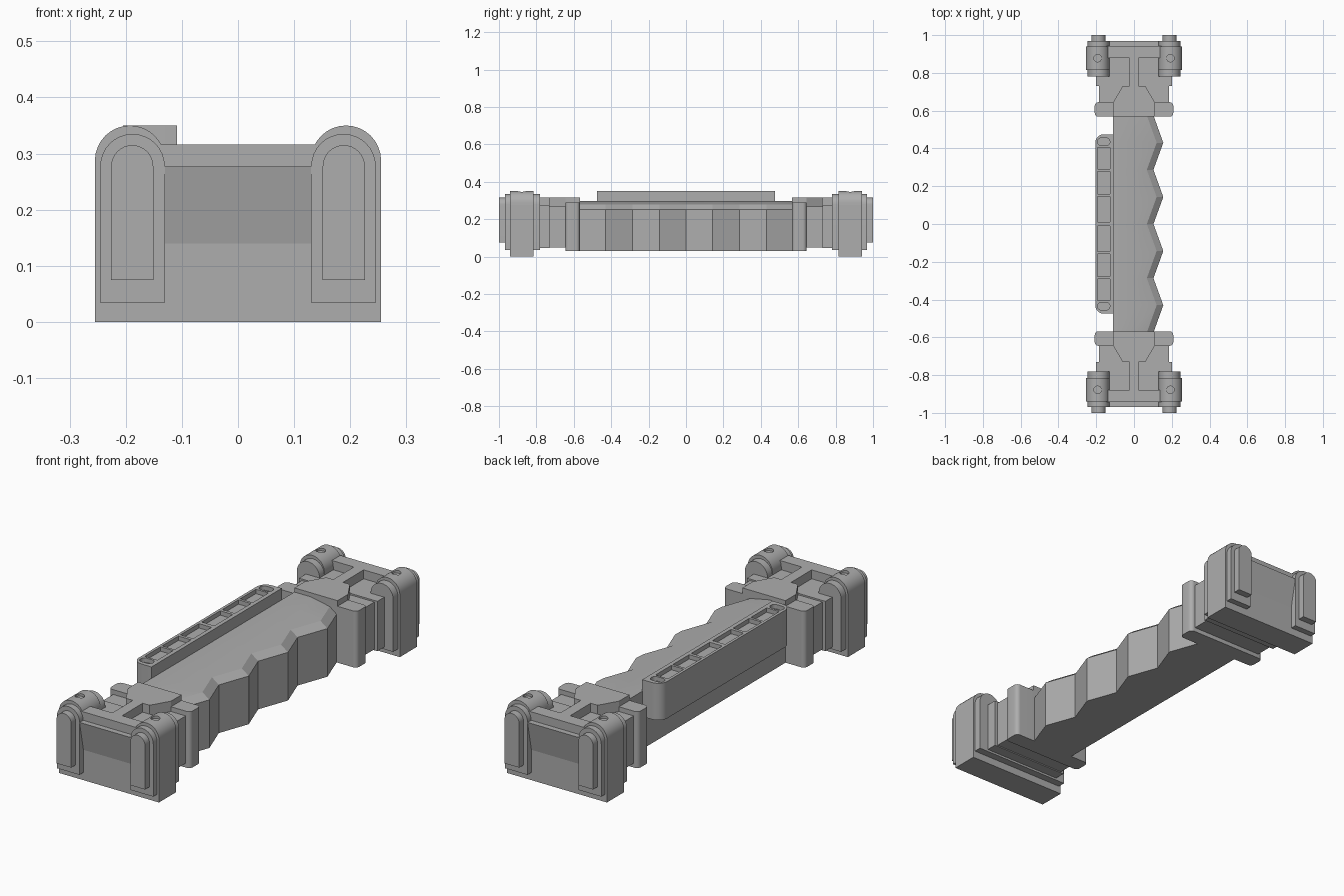
import bpy, bmesh, math
from mathutils import Vector

cube = bpy.data.objects.get("Cube")
if cube:
    bpy.data.objects.remove(cube, do_unlink=True)

grey = bpy.data.materials.new("plain grey")
grey.use_nodes = True
grey.diffuse_color = (0.42, 0.42, 0.42, 1)
grey.node_tree.nodes["Principled BSDF"].inputs["Base Color"].default_value = grey.diffuse_color


def finish(name, bm, smooth=0):
    bmesh.ops.recalc_face_normals(bm, faces=bm.faces)
    mesh = bpy.data.meshes.new(name)
    bm.to_mesh(mesh)
    bm.free()
    mesh.materials.append(grey)
    obj = bpy.data.objects.new(name, mesh)
    bpy.context.collection.objects.link(obj)
    if smooth:
        bpy.ops.object.select_all(action="DESELECT")
        obj.select_set(True)
        bpy.context.view_layer.objects.active = obj
        bpy.ops.object.shade_smooth_by_angle(angle=math.radians(smooth))
    return obj


def prism(name, points, axis, lo, hi, smooth=0):
    """Extrude a flat outline along one axis from lo to hi."""
    place = {"x": lambda a, b, t: (t, a, b),
             "y": lambda a, b, t: (a, t, b),
             "z": lambda a, b, t: (a, b, t)}[axis]
    bm = bmesh.new()
    ends = [[bm.verts.new(place(a, b, t)) for a, b in points] for t in (lo, hi)]
    bm.faces.new(ends[0])
    bm.faces.new(ends[1])
    n = len(points)
    for i in range(n):
        j = (i + 1) % n
        bm.faces.new((ends[0][i], ends[0][j], ends[1][j], ends[1][i]))
    return finish(name, bm, smooth)


def box(name, x, y, z):
    return prism(name, [(x[0], y[0]), (x[1], y[0]), (x[1], y[1]), (x[0], y[1])], "z", *z)


def arch(cx, half, bottom, top):
    """Upright outline with a round top."""
    steps = [math.pi * i / 16 for i in range(17)]
    return ([(cx - half, bottom), (cx + half, bottom)] +
            [(cx + half * math.cos(a), top - half + half * math.sin(a)) for a in steps])


def rounded(x0, x1, y0, y1, r, left_only=False):
    """Plan outline with rounded corners."""
    pts = []
    for k, (cx, cy) in enumerate(((x1 - r, y1 - r), (x0 + r, y1 - r),
                                  (x0 + r, y0 + r), (x1 - r, y0 + r))):
        if left_only and k in (0, 3):
            pts.append((x1, y1 if k == 0 else y0))
            continue
        for i in range(7):
            a = math.pi / 2 * (k + i / 6)
            pts.append((cx + r * math.cos(a), cy + r * math.sin(a)))
    return pts


def cut(target, tool):
    tool.hide_render = True
    tool.hide_viewport = True
    mod = target.modifiers.new("cut", "BOOLEAN")
    mod.operation = "DIFFERENCE"
    mod.solver = "EXACT"
    mod.object = tool


# Grip: cross-section lofted along a zigzag of finger ridges
bm = bmesh.new()
rings = []
stations = [-0.575, -0.43, -0.287, -0.143, 0, 0.143, 0.287, 0.43, 0.575]
for i, y in enumerate(stations):
    p = 0.155 if i % 2 else 0.103
    section = [(-0.11, 0.03), (-0.11, 0.297), (p - 0.13, 0.297),
               (p - 0.035, 0.278), (p, 0.252), (p, 0.03)]
    rings.append([bm.verts.new((x, y, z)) for x, z in section])
for a, b in zip(rings, rings[1:]):
    for k in range(6):
        m = (k + 1) % 6
        bm.faces.new((a[k], a[m], b[m], b[k]))
bm.faces.new(rings[0])
bm.faces.new(rings[-1])
finish("grip", bm, 20)

# Side bar with a row of shallow pockets in its top
bar = prism("side_bar", rounded(-0.205, -0.109, -0.475, 0.475, 0.045, True), "z", 0.18, 0.35, 30)
for s in (-1, 1):
    for k, (a, b) in enumerate(((0.01, 0.145), (0.16, 0.278), (0.29, 0.405))):
        y0, y1 = sorted((s * a, s * b))
        cut(bar, box("pocket_cutter", (-0.192, -0.128), (y0, y1), (0.33, 0.4)))
    y0, y1 = sorted((s * 0.415, s * 0.455))
    end = rounded(-0.192, -0.128, y0, y1, 0.018)
    cut(bar, prism("end_pocket_cutter", end, "z", 0.33, 0.4))

# The two matching end assemblies
for s, end in ((-1, "front"), (1, "back")):
    def span(a, b):
        return tuple(sorted((s * a, s * b)))

    # Flange, neck and shoulder between grip and end block
    y0, y1 = span(0.568, 0.645)
    prism(end + "_flange", rounded(-0.208, 0.208, y0, y1, 0.02), "z", 0.03, 0.29, 30)
    box(end + "_neck", (-0.185, 0.185), span(0.64, 0.735), (0.05, 0.268))
    box(end + "_shoulder", (-0.2, 0.2), span(0.73, 0.79), (0.045, 0.275))
    box(end + "_inner_step", (-0.245, 0.245), span(0.78, 0.83), (0.035, 0.275))

    # Raised top plate tapering into a narrow stem and a cross rail
    plate = [(0.11, 0.568), (0.11, 0.645), (0.06, 0.73), (0.025, 0.73), (0.025, 0.885)]
    outline = [(x, s * y) for x, y in plate] + [(-x, s * y) for x, y in reversed(plate)]
    prism(end + "_top_plate", outline, "z", 0.25, 0.316)
    box(end + "_cross_rail", (-0.145, 0.145), span(0.88, 0.942), (0.25, 0.316))

    # End block with its overhanging centre panel
    box(end + "_block", (-0.255, 0.255), span(0.815, 0.94), (0, 0.275))
    wedge = [(0.92, 0.14), (0.94, 0.14), (0.968, 0.277), (0.92, 0.277)]
    prism(end + "_centre_panel", [(s * y, z) for y, z in wedge], "x", -0.132, 0.132)

    # Three stepped layers of each corner post, and a screw hole on top
    for side, label in ((1, "left"), (-1, "right")):
        name = end + "_" + label
        post = prism(name + "_post", arch(side * 0.1925, 0.0625, 0, 0.35), "y", *span(0.815, 0.94), 30)
        prism(name + "_post_collar", arch(side * 0.188, 0.0575, 0.035, 0.335), "y", *span(0.78, 0.968), 30)
        prism(name + "_post_cap", arch(side * 0.1885, 0.0375, 0.075, 0.315), "y", *span(0.95, 1.0), 30)
        hole = [(side * 0.1925 + 0.02 * math.cos(i * math.pi / 8),
                 s * 0.878 + 0.02 * math.sin(i * math.pi / 8)) for i in range(16)]
        cut(post, prism(name + "_hole_cutter", hole, "z", 0.338, 0.4))
